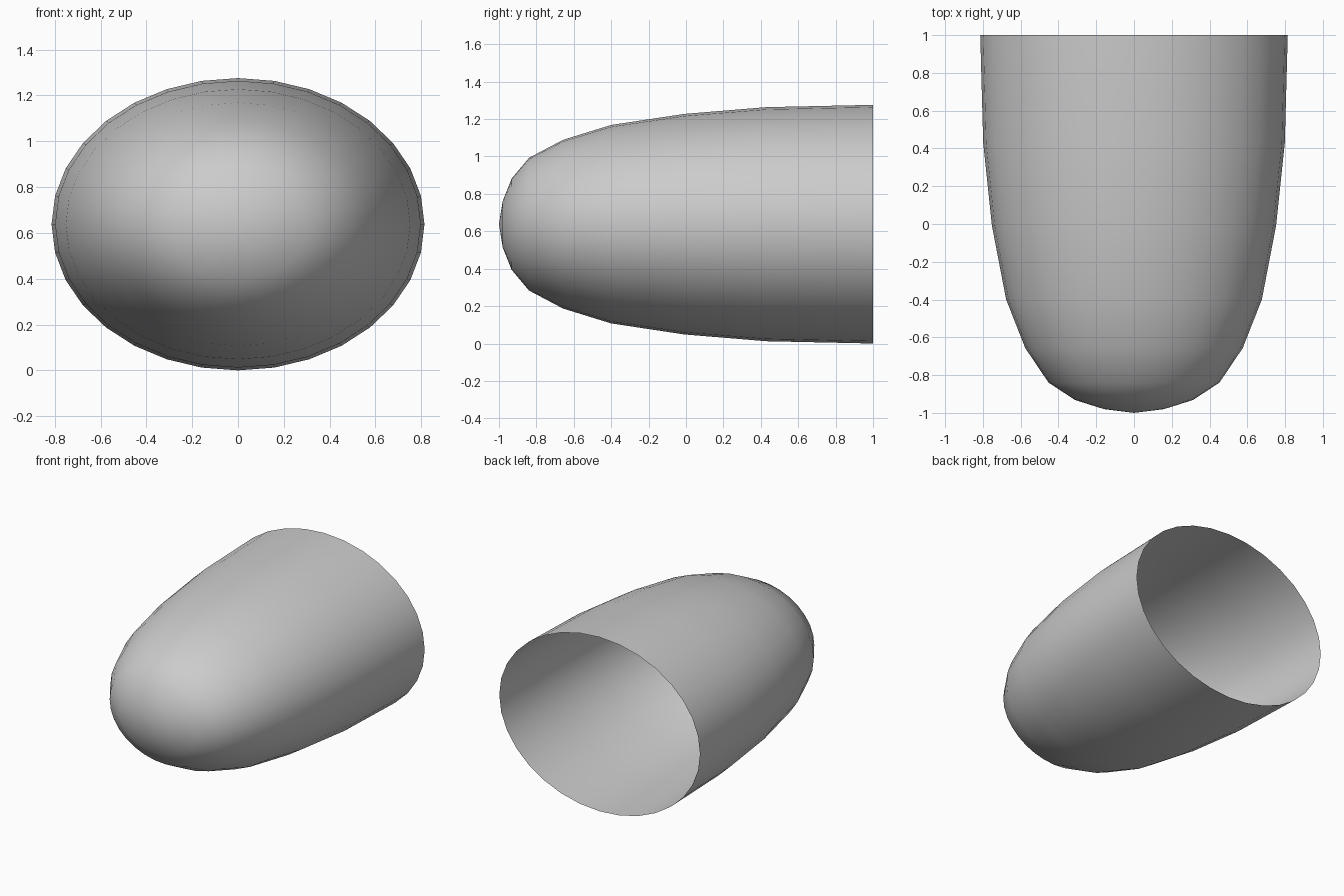
import bpy, bmesh, math

if "Cube" in bpy.data.objects:
    bpy.data.objects.remove(bpy.data.objects["Cube"])

SEGMENTS = 32
RX, RZ = 0.814, 0.638
# y position of each ring, from the nose tip to the open rim
RING_Y = [-0.98, -0.932, -0.84, -0.657, -0.40, -0.01, 0.43, 1.0]

bm = bmesh.new()

# elliptical rings whose radii follow a quarter circle
rings = []
for k, y in enumerate(RING_Y, 1):
    r = math.sin(math.pi / 2 * k / len(RING_Y))
    rings.append([bm.verts.new((RX * r * math.cos(a), y, RZ + RZ * r * math.sin(a)))
                  for a in (2 * math.pi * i / SEGMENTS for i in range(SEGMENTS))])

# rounded nose cap
tip = bm.verts.new((0, -1, RZ))
for i in range(SEGMENTS):
    j = (i + 1) % SEGMENTS
    bm.faces.new((tip, rings[0][i], rings[0][j]))
    # side walls, left open at the back
    for a, b in zip(rings, rings[1:]):
        bm.faces.new((a[i], b[i], b[j], a[j]))

# outward normals
bm.normal_update()
if sum(f.normal.dot(f.calc_center_median() - tip.co.lerp((0, 1, RZ), 0.5)) for f in bm.faces) < 0:
    bmesh.ops.reverse_faces(bm, faces=bm.faces[:])
for f in bm.faces:
    f.smooth = True

mesh = bpy.data.meshes.new("nose_shell")
bm.to_mesh(mesh)
bm.free()
shell = bpy.data.objects.new("nose_shell", mesh)
bpy.context.collection.objects.link(shell)
